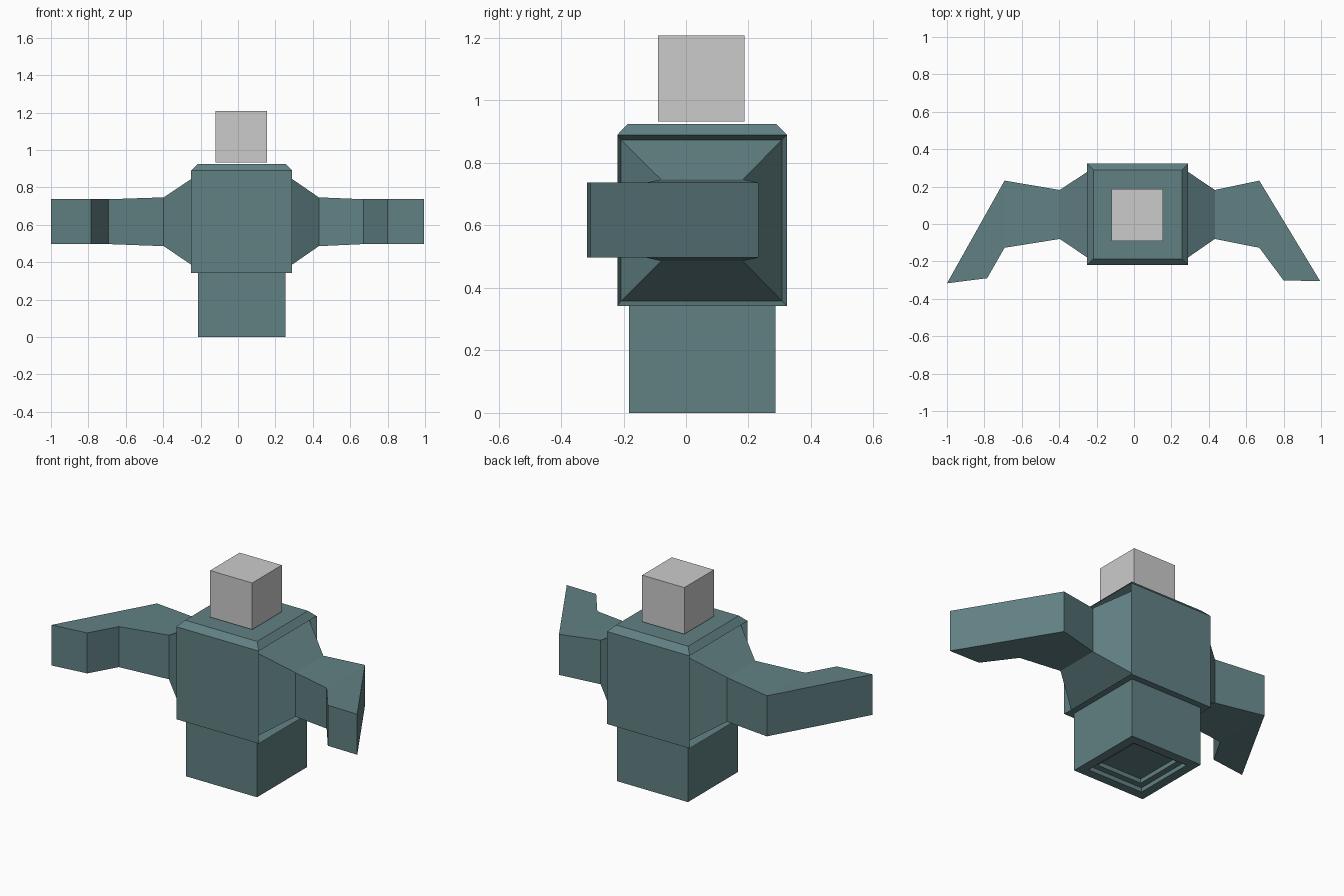
import bpy, bmesh

if "Cube" in bpy.data.objects:
    bpy.data.objects.remove(bpy.data.objects["Cube"])


def rect_z(x0, x1, y0, y1, z):
    return [(x0, y0, z), (x1, y0, z), (x1, y1, z), (x0, y1, z)]


def rect_x(x, y0, y1, z0, z1):
    return [(x, y0, z0), (x, y1, z0), (x, y1, z1), (x, y0, z1)]


def loft(bm, rings, skip=(), cap_start=True):
    """Join four-cornered rings; skip holds (ring, side) faces left open."""
    loops = [[bm.verts.new(p) for p in r] for r in rings]
    for i, (a, b) in enumerate(zip(loops, loops[1:])):
        for j in range(4):
            if (i, j) not in skip:
                k = (j + 1) % 4
                bm.faces.new((a[j], a[k], b[k], b[j]))
    if cap_start:
        bm.faces.new(loops[0])
    bm.faces.new(loops[-1])


def finish(bm, name, material=None):
    bmesh.ops.remove_doubles(bm, verts=bm.verts, dist=0.0005)
    bmesh.ops.recalc_face_normals(bm, faces=bm.faces)
    mesh = bpy.data.meshes.new(name)
    bm.to_mesh(mesh)
    bm.free()
    obj = bpy.data.objects.new(name, mesh)
    bpy.context.collection.objects.link(obj)
    if material:
        mesh.materials.append(material)
    return obj


teal = bpy.data.materials.new("teal")
teal.diffuse_color = (0.12, 0.22, 0.23, 1)
teal.use_nodes = True
teal.node_tree.nodes["Principled BSDF"].inputs["Base Color"].default_value = teal.diffuse_color

X0, X1, Y0, Y1 = -0.25, 0.29, -0.22, 0.323


def torso_ring(inset, z):
    return rect_z(X0 + inset, X1 - inset, Y0 + inset, Y1 - inset, z)


# Trunk: stepped recess underneath, hips, chest with chamfered top
bm = bmesh.new()
loft(bm, [
    torso_ring(0.125, 0.05), torso_ring(0.125, 0.025),
    torso_ring(0.09, 0.025), torso_ring(0.09, 0.0),
    torso_ring(0.037, 0.0), torso_ring(0.037, 0.342),
    torso_ring(0.0, 0.342), torso_ring(0.0, 0.89),
    torso_ring(0.034, 0.925),
], skip={(6, 1), (6, 3)})

# Arms: sunken shoulder socket, tapered shoulder, forearm bent forward
arms = (
    (X1, 0.247, 0.432, 0.67, (0.80, -0.302), (0.995, -0.305)),
    (X0, -0.207, -0.397, -0.692, (-0.785, -0.29), (-1.0, -0.317)),
)
for side, socket, shoulder, elbow, inner, outer in arms:
    end = [(*p, z) for p, z in ((inner, 0.497), (outer, 0.497),
                                (outer, 0.737), (inner, 0.737))]
    loft(bm, [
        rect_x(side, Y0, Y1, 0.342, 0.89),
        rect_x(socket, -0.208, 0.307, 0.358, 0.874),
        rect_x(shoulder, -0.08, 0.182, 0.486, 0.747),
        rect_x(elbow, -0.127, 0.232, 0.497, 0.737),
        end,
    ], cap_start=False)
finish(bm, "body", teal)

# Head: plain cube hovering just above the chest
bm = bmesh.new()
loft(bm, [rect_z(-0.12, 0.156, -0.09, 0.187, z) for z in (0.932, 1.208)])
finish(bm, "head")
